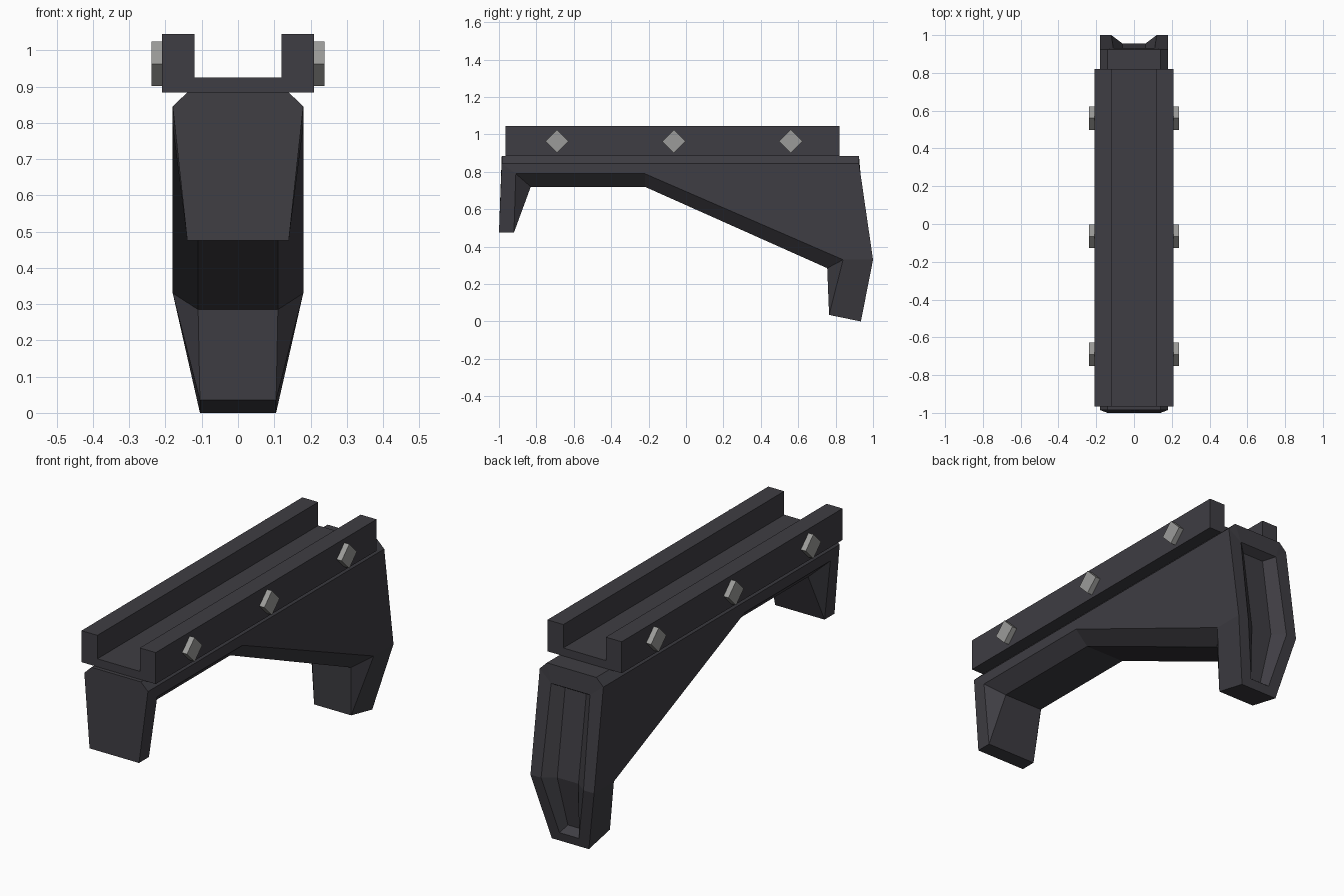
import bpy
import bmesh
from mathutils import Vector

default_cube = bpy.data.objects.get("Cube")
if default_cube:
    bpy.data.objects.remove(default_cube, do_unlink=True)


def make_material(name, colour):
    material = bpy.data.materials.new(name)
    material.use_nodes = True
    material.diffuse_color = colour
    shader = material.node_tree.nodes["Principled BSDF"]
    shader.inputs["Base Color"].default_value = colour
    shader.inputs["Roughness"].default_value = 0.7
    return material


charcoal = make_material("charcoal polymer", (0.049, 0.047, 0.056, 1))
light_grey = make_material("light grey metal", (0.33, 0.33, 0.32, 1))


def finish(bm, name, material):
    """Weld and orient a bmesh, then turn it into a flat shaded object."""
    bmesh.ops.remove_doubles(bm, verts=bm.verts, dist=0.0005)
    bmesh.ops.recalc_face_normals(bm, faces=bm.faces)
    mesh = bpy.data.meshes.new(name)
    bm.to_mesh(mesh)
    bm.free()
    mesh.materials.append(material)
    obj = bpy.data.objects.new(name, mesh)
    bpy.context.collection.objects.link(obj)
    return obj


def prism(name, profile, travel, material):
    """Extrude a closed outline of 3D points along a vector."""
    bm = bmesh.new()
    base = bm.faces.new([bm.verts.new(point) for point in profile])
    extruded = bmesh.ops.extrude_face_region(bm, geom=[base], use_keep_orig=True)
    moved = [item for item in extruded["geom"] if isinstance(item, bmesh.types.BMVert)]
    bmesh.ops.translate(bm, verts=moved, vec=travel)
    return finish(bm, name, material)


# Channel rail on top
rail_half = [(0.21, 0.884), (0.21, 1.045), (0.12, 1.045), (0.12, 0.925)]
rail_outline = rail_half + [(-x, z) for x, z in reversed(rail_half)]
prism("top_rail", [(x, -0.965, z) for x, z in rail_outline],
      Vector((0, 1.785, 0)), charcoal)

# Diamond studs along both sides of the rail
radius = 0.062
for side, label in ((1, "left"), (-1, "right")):
    for position, y in (("front", -0.69), ("middle", -0.065), ("rear", 0.56)):
        diamond = [(y - radius, 0.963), (y, 0.963 + radius),
                   (y + radius, 0.963), (y, 0.963 - radius)]
        prism(f"{label}_{position}_stud", [(side * 0.205, a, b) for a, b in diamond],
              Vector((side * 0.033, 0, 0)), light_grey)


# Grip body: key corners of the left half; "in" corners lie nearer the middle
corners = {
    "front_in": (0.14, -0.985, 0.884),
    "front_out": (0.18, -0.985, 0.845),
    "toe_front": (0.14, -1.0, 0.475),
    "toe_back": (0.14, -0.92, 0.475),
    "arch_in": (0.11, -0.83, 0.72),
    "arch_out": (0.18, -0.91, 0.79),
    "bend_in": (0.11, -0.22, 0.72),
    "bend_out": (0.18, -0.22, 0.79),
    "joint_in": (0.11, 0.755, 0.285),
    "joint_out": (0.18, 0.84, 0.33),
    "heel_front": (0.105, 0.765, 0.035),
    "heel_back": (0.105, 0.935, 0.0),
    "knee": (0.18, 1.0, 0.33),
    "rear_out": (0.18, 0.925, 0.845),
    "rear_in": (0.14, 0.925, 0.884),
}


def back_y(z):
    """Depth of the back surface, which folds at the knee."""
    if z < 0.33:
        return 0.935 + 0.065 * z / 0.33
    return 1.0 - 0.075 * (z - 0.33) / 0.515


# Corners of the back recess: opening and sunken floor
for ring, depth, outline in (
        ("open", 0, (("low", 0.055, 0.045), ("mid", 0.12, 0.33), ("top", 0.11, 0.79))),
        ("floor", 0.045, (("low", 0.035, 0.075), ("mid", 0.06, 0.33), ("top", 0.06, 0.765)))):
    for level, x, z in outline:
        corners[f"{ring}_{level}"] = (x, back_y(z) - depth, z)

# Faces that run from a corner pair to the middle plane
middle_strips = [
    "front_in rear_in", "toe_front toe_back", "toe_back arch_in",
    "arch_in bend_in", "bend_in joint_in", "joint_in heel_front",
    "heel_front heel_back", "heel_back open_low", "rear_in open_top",
    "open_low floor_low", "open_top floor_top",
    "floor_low floor_mid", "floor_mid floor_top",
]

# Faces that lie wholly on one side
side_faces = [
    "front_in front_out rear_out rear_in",
    "front_out arch_out bend_out joint_out knee rear_out",
    "front_out toe_front toe_back arch_out",
    "toe_back arch_in arch_out",
    "arch_in bend_in bend_out arch_out",
    "bend_in joint_in joint_out bend_out",
    "joint_in heel_front joint_out",
    "joint_out heel_front heel_back knee",
    "heel_back knee open_mid open_low",
    "knee rear_out open_top open_mid",
    "rear_out rear_in open_top",
    "open_low open_mid floor_mid floor_low",
    "open_mid open_top floor_top floor_mid",
]

body = bmesh.new()
for side in (1, -1):
    def outer(name):
        x, y, z = corners[name]
        return (side * x, y, z)

    def middle(name):
        return (0, *corners[name][1:])

    def add(points):
        body.faces.new([body.verts.new(point) for point in points])

    for strip in middle_strips:
        first, second = strip.split()
        add([outer(first), outer(second), middle(second), middle(first)])
    for face in side_faces:
        add([outer(name) for name in face.split()])
    # Front plate with clipped upper corners
    add([outer("front_in"), outer("front_out"), outer("toe_front"),
         middle("toe_front"), middle("front_in")])
finish(body, "grip_body", charcoal)
